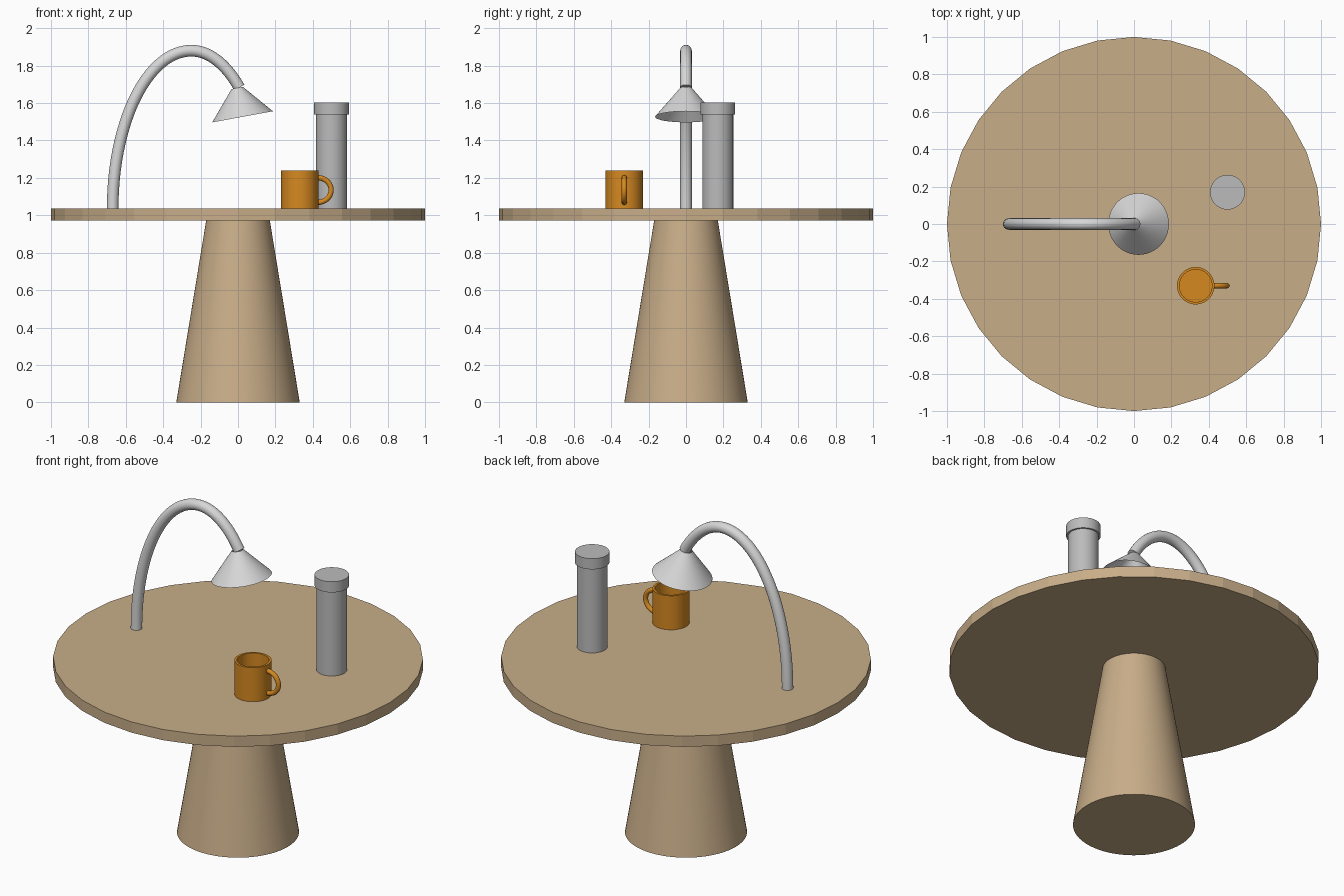
import bpy
import bmesh
import math
from mathutils import Vector, Matrix

cube = bpy.data.objects.get("Cube")
if cube:
    bpy.data.objects.remove(cube, do_unlink=True)


def material(name, r, g, b):
    mat = bpy.data.materials.new(name)
    mat.use_nodes = True
    mat.diffuse_color = (r, g, b, 1)
    mat.node_tree.nodes["Principled BSDF"].inputs["Base Color"].default_value = (r, g, b, 1)
    return mat


wood = material("tan wood", 0.58, 0.42, 0.25)
pale_metal = material("pale grey metal", 0.68, 0.68, 0.68)
grey_metal = material("mid grey metal", 0.50, 0.50, 0.50)
glaze = material("orange glaze", 0.67, 0.25, 0.015)


def finish(name, bm, mat, smooth=True, outward=True):
    if outward:
        bmesh.ops.recalc_face_normals(bm, faces=bm.faces)
    mesh = bpy.data.meshes.new(name)
    bm.to_mesh(mesh)
    bm.free()
    mesh.materials.append(mat)
    obj = bpy.data.objects.new(name, mesh)
    bpy.context.collection.objects.link(obj)
    if smooth:
        bpy.ops.object.select_all(action="DESELECT")
        obj.select_set(True)
        bpy.context.view_layer.objects.active = obj
        bpy.ops.object.shade_smooth_by_angle(angle=math.radians(35))
    return obj


def skin(bm, rings):
    """Join successive rings of vertices with quads."""
    for low, high in zip(rings, rings[1:]):
        n = len(low)
        for i in range(n):
            j = (i + 1) % n
            bm.faces.new((low[i], low[j], high[j], high[i]))


def lathe(name, profile, mat, center=(0, 0), sides=48, caps=True, smooth=True):
    """Turn a (radius, height) profile around a vertical axis."""
    bm = bmesh.new()
    rings = []
    for r, z in profile:
        angles = [2 * math.pi * i / sides for i in range(sides)]
        rings.append([bm.verts.new((center[0] + r * math.cos(a),
                                    center[1] + r * math.sin(a), z)) for a in angles])
    skin(bm, rings)
    if caps:
        bm.faces.new(rings[0])
        bm.faces.new(rings[-1])
    return finish(name, bm, mat, smooth, caps)


def arc_tube(name, center, radii, start, end, thickness, mat, steps=40, sides=20):
    """Sweep a round tube along an elliptical arc; radii returns (a, b) for an angle."""
    bm = bmesh.new()
    rings = []
    for s in range(steps + 1):
        t = start + (end - start) * s / steps
        a, b = radii(t)
        point = Vector(center) + Vector((a * math.cos(t), 0, b * math.sin(t)))
        normal = Vector((b * math.cos(t), 0, a * math.sin(t))).normalized()
        ring = []
        for i in range(sides):
            u = 2 * math.pi * i / sides
            offset = normal * math.cos(u) + Vector((0, math.sin(u), 0))
            ring.append(bm.verts.new(point + offset * thickness))
        rings.append(ring)
    skin(bm, rings)
    bm.faces.new(rings[0])
    bm.faces.new(rings[-1])
    return finish(name, bm, mat)


TOP = 1.037

# Table
lathe("table_leg", [(0.33, 0), (0.17, 0.973)], wood, sides=64)
lathe("table_top", [(1, 0.973), (1, TOP)], wood, sides=32, smooth=False)

# Lamp: arched arm, tighter on the shade side, and an open tilted shade
arc_tube("lamp_arm", (-0.25, 0, TOP),
         lambda t: (0.4 if math.cos(t) > 0 else 0.42, 0.843),
         math.pi, math.radians(50), 0.031, pale_metal, steps=56)
shade = lathe("lamp_shade", [(0.165, -0.157), (0.031, 0)], pale_metal, caps=False)
shade.matrix_world = Matrix.Translation((-0.004, 0, 1.681)) @ Matrix.Rotation(
    math.radians(-10.4), 4, "Y")

# Canister with a wider cap
spot = (0.5, 0.17)
lathe("canister_body", [(0.083, TOP), (0.083, 1.545)], grey_metal, spot)
lathe("canister_cap", [(0.093, 1.54), (0.093, 1.604)], grey_metal, spot)

# Hollow mug with a half-ring handle
lathe("mug_body", [(0.1, TOP), (0.1, 1.24), (0.087, 1.24), (0.087, 1.055)], glaze, (0.33, -0.33))
arc_tube("mug_handle", (0.426, -0.33, 1.135), lambda t: (0.072, 0.066),
         -math.pi / 2, math.pi / 2, 0.014, glaze, steps=24, sides=12)
